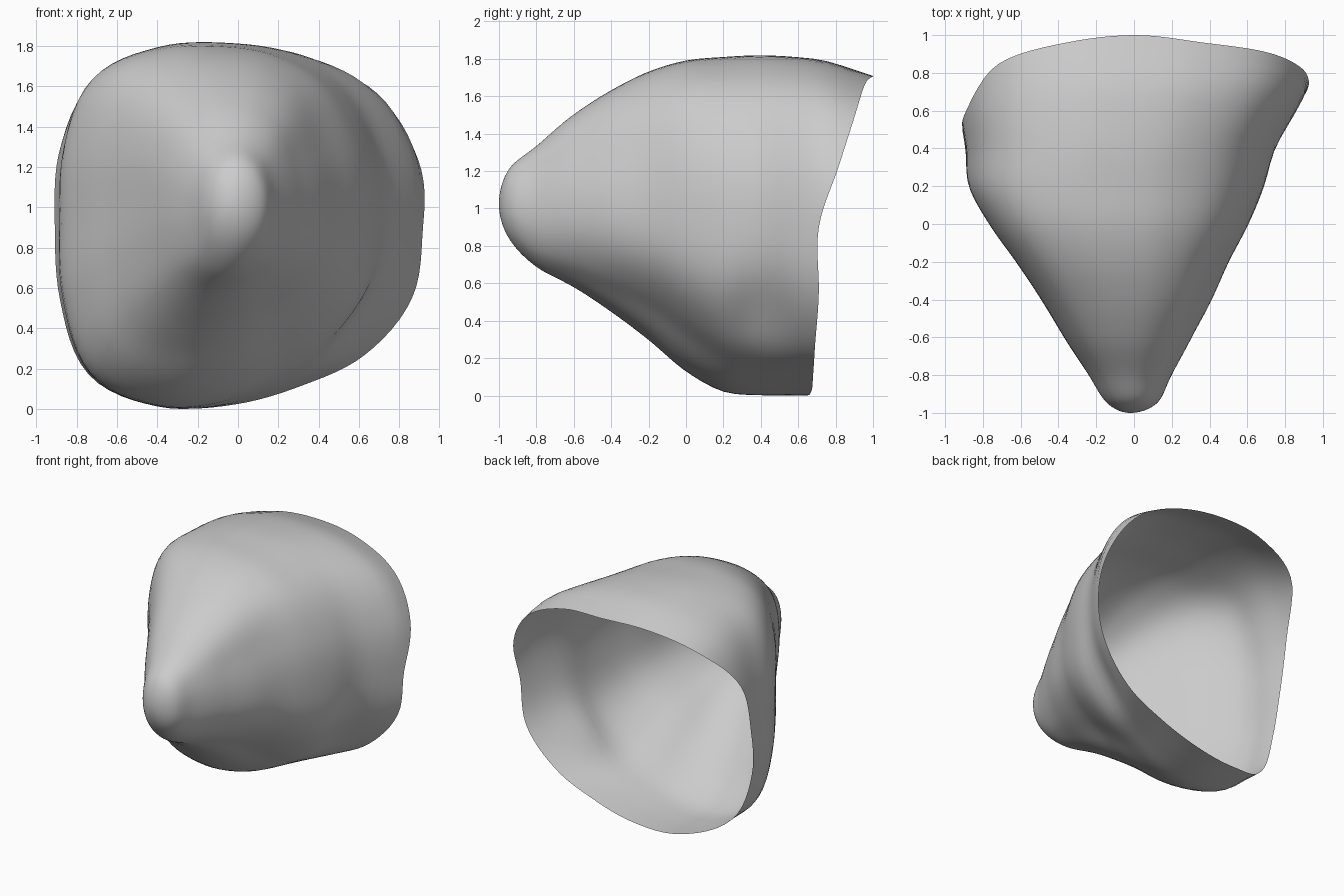
import bpy, bmesh, math
from mathutils import Vector

cube = bpy.data.objects.get("Cube")
if cube:
    bpy.data.objects.remove(cube)

SIDES, RINGS = 96, 48

# Shell stations from nose to back: y, right edge, left edge, bottom, top
STATIONS = [
    (-1, -.02, -.02, 1.04, 1.04),
    (-.95, -.14, .12, .86, 1.22),
    (-.8, -.24, .2, .7, 1.35),
    (-.6, -.37, .31, .59, 1.52),
    (-.4, -.49, .42, .46, 1.65),
    (-.2, -.62, .51, .31, 1.75),
    (0, -.76, .61, .14, 1.81),
    (.2, -.87, .69, .03, 1.83),
    (.4, -.89, .75, .01, 1.84),
    (.6, -.92, .86, .01, 1.83),
    (.75, -.92, .93, .01, 1.81),
    (1, -.92, .94, .01, 1.73),
]
# Section roundness and rim depth at equal angles, from the left side upward
LOBES = [1, 1.03, 1.05, 1.01, .99, 1.04, 1.1, 1.04,
         1, 1.06, 1.14, 1.06, .97, .94, .99, 1.02]
RIM = [.71, .82, .91, .96, 1, .96, .85, .6,
       .51, .46, .5, .63, .67, .68, .69, .71]
# Local swells and hollows: amount, angle, angle spread, y, y spread
DENTS = [
    (-.11, 308, 28, -.12, .42),
    (-.07, 25, 22, -.42, .3),
    (-.07, 330, 18, .4, .17),
    (.06, 142, 25, -.1, .45),
    (.05, 228, 22, -.35, .4),
]


def hermite(a, b, ma, mb, f):
    """Cubic blend from a to b with end slopes ma and mb."""
    g = 1 - f
    return a * g * g * (1 + 2 * f) + b * f * f * (3 - 2 * f) + ma * f * g * g - mb * f * f * g


def around(values, angle):
    """Smooth closed interpolation by angle."""
    n = len(values)
    p = angle / math.tau * n
    i = int(p)
    a, b, c, d = (values[(i + k) % n] for k in (-1, 0, 1, 2))
    return hermite(b, c, (c - a) / 2, (d - b) / 2, p - i)


KEYS = [(math.sqrt(s[0] + 1), Vector(s[1:])) for s in STATIONS]


def slope(i):
    lo, hi = max(i - 1, 0), min(i + 1, len(KEYS) - 1)
    return (KEYS[hi][1] - KEYS[lo][1]) / (KEYS[hi][0] - KEYS[lo][0])


def extents(s):
    """Section edges at root distance s from the nose."""
    i = max(k for k in range(len(KEYS) - 1) if KEYS[k][0] <= s or k == 0)
    h = KEYS[i + 1][0] - KEYS[i][0]
    return hermite(KEYS[i][1], KEYS[i + 1][1], slope(i) * h, slope(i + 1) * h,
                   (s - KEYS[i][0]) / h)


def bump(x, width):
    return math.exp(-(x / width) ** 2)


def shell_point(u, angle):
    s = u * math.sqrt(around(RIM, angle) + 1)
    y = s * s - 1
    x0, x1, z0, z1 = extents(s)
    # Rounder at the nose, lobed toward the back
    r = 1 + (around(LOBES, angle) - 1) * min(1, s)
    for amount, centre, spread, depth, reach in DENTS:
        turn = (math.degrees(angle) - centre + 180) % 360 - 180
        r += amount * bump(turn, spread) * bump(y - depth, reach)
    return Vector(((x0 + x1) / 2 + r * (x1 - x0) / 2 * math.cos(angle), y,
                   (z0 + z1) / 2 + r * (z1 - z0) / 2 * math.sin(angle)))


# Open shell lofted from the nose to the uneven rim
bm = bmesh.new()
tip = bm.verts.new(shell_point(0, 0))
rings = [[bm.verts.new(shell_point(j / RINGS, math.tau * i / SIDES)) for i in range(SIDES)]
         for j in range(1, RINGS + 1)]
for i in range(SIDES):
    k = (i + 1) % SIDES
    bm.faces.new((tip, rings[0][i], rings[0][k]))
    for inner, outer in zip(rings, rings[1:]):
        bm.faces.new((inner[i], outer[i], outer[k], inner[k]))
bmesh.ops.recalc_face_normals(bm, faces=bm.faces)
if sum(f.normal.dot(f.calc_center_median() - Vector((0, 0, .92))) for f in bm.faces) < 0:
    bmesh.ops.reverse_faces(bm, faces=bm.faces)
# Stand the shell on the ground
low = min(v.co.z for v in bm.verts)
bmesh.ops.translate(bm, verts=bm.verts, vec=(0, 0, -low))
mesh = bpy.data.meshes.new("open_shell")
bm.to_mesh(mesh)
bm.free()
for p in mesh.polygons:
    p.use_smooth = True
shell = bpy.data.objects.new("open_shell", mesh)
bpy.context.collection.objects.link(shell)

# Plain grey
grey = bpy.data.materials.new("light_grey")
grey.use_nodes = True
colour = (.6, .6, .6, 1)
grey.diffuse_color = colour
grey.node_tree.nodes["Principled BSDF"].inputs["Base Color"].default_value = colour
mesh.materials.append(grey)
